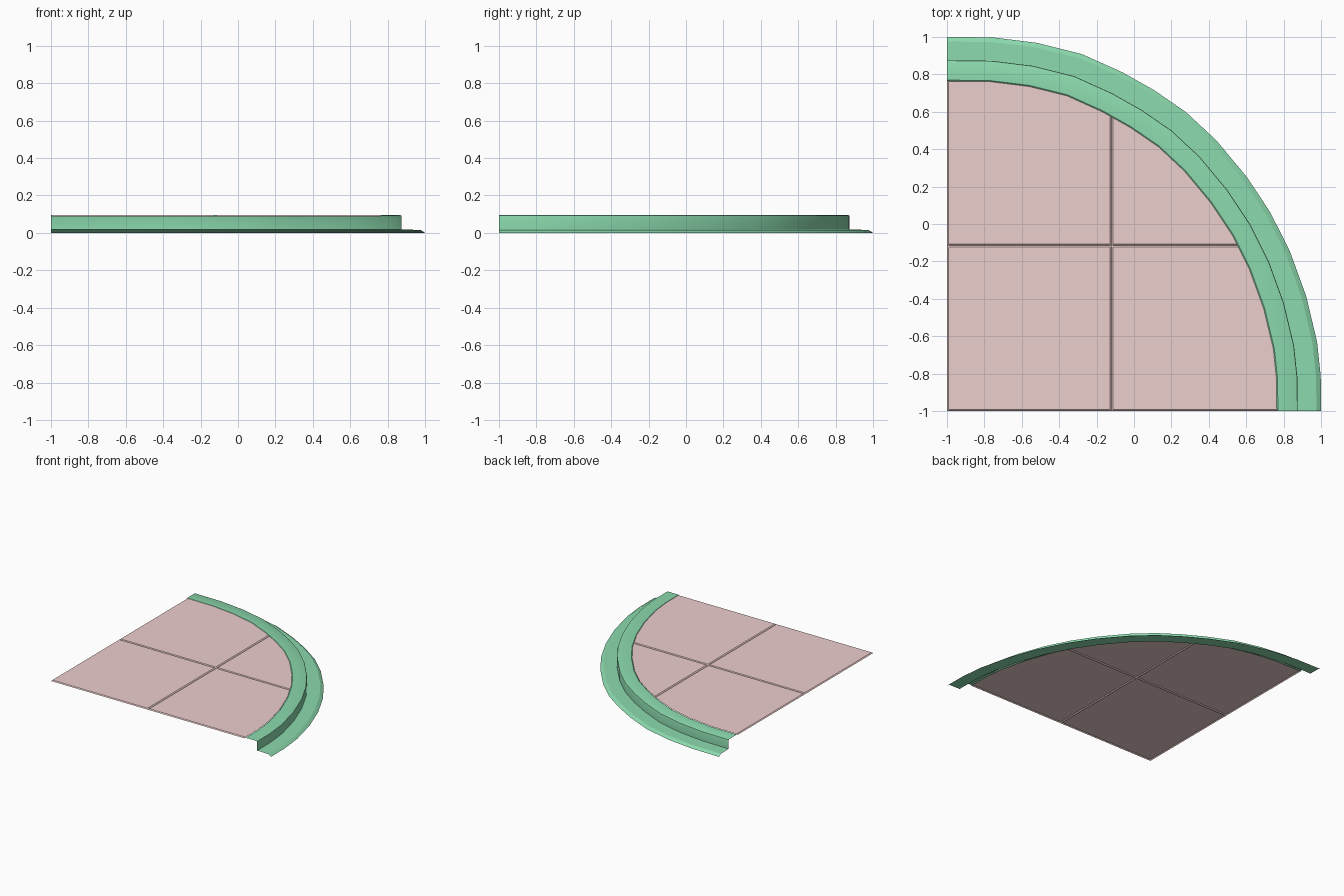
import bpy, bmesh, math
from mathutils import Vector

if "Cube" in bpy.data.objects:
    bpy.data.objects.remove(bpy.data.objects["Cube"])

TOP = 0.095
# kerb edge path, sweeping from the back-left end to the front-right end
PATH = [Vector(p) for p in [(-1, .875), (-.76, .872), (-.54, .845), (-.32, .79), (-.12, .70),
        (.04, .61), (.20, .50), (.35, .36), (.50, .18), (.62, 0), (.72, -.20),
        (.80, -.42), (.855, -.65), (.873, -.82), (.875, -1)]]
# kerb section: (offset outward from kerb edge, height)
SECTION = [(-.114, TOP - .006), (-.106, TOP), (-.008, TOP), (-.002, TOP - .003), (0, TOP - .010),
           (0, .018), (.100, .016), (.125, 0)]


def normal(i):
    if i == 0:
        return Vector((0, 1))
    if i == len(PATH) - 1:
        return Vector((1, 0))
    d = (PATH[i] - PATH[i - 1]).normalized() + (PATH[i + 1] - PATH[i]).normalized()
    return Vector((-d.y, d.x)).normalized()


def offset(dist):
    return [p + normal(i) * dist for i, p in enumerate(PATH)]


def finish(bm, name, colour, smooth):
    me = bpy.data.meshes.new(name)
    bm.normal_update()
    bm.to_mesh(me)
    bm.free()
    ob = bpy.data.objects.new(name, me)
    bpy.context.collection.objects.link(ob)
    mat = bpy.data.materials.new(name + "_colour")
    mat.diffuse_color = (*colour, 1)
    mat.use_nodes = True
    mat.node_tree.nodes["Principled BSDF"].inputs["Base Color"].default_value = mat.diffuse_color
    me.materials.append(mat)
    if smooth:
        bpy.ops.object.select_all(action='DESELECT')
        ob.select_set(True)
        bpy.context.view_layer.objects.active = ob
        bpy.ops.object.shade_smooth_by_angle(angle=math.radians(30))
    return ob


def sheet(rows):
    bm = bmesh.new()
    grid = [[bm.verts.new(co) for co in row] for row in rows]
    for a, b in zip(grid, grid[1:]):
        for k in range(len(a) - 1):
            bm.faces.new((a[k], b[k], b[k + 1], a[k + 1]))
    return bm


# kerb and gutter: open section swept round the corner
bm = sheet([[(p.x, p.y, z) for p in offset(d)] for d, z in SECTION])
bmesh.ops.reverse_faces(bm, faces=[f for f in bm.faces if f.calc_center_median().z > -1])
bm.normal_update()
if sum(f.normal.z for f in bm.faces) < 0:
    bmesh.ops.reverse_faces(bm, faces=bm.faces)
finish(bm, "kerb_and_gutter", (.26, .70, .42), True)

# pavement slabs: flat sheet with shallow grooves, trimmed to the kerb
G, DEPTH = .008, .007


def stations(c):
    return [(-1, DEPTH), (-1 + G, 0), (c - G, 0), (c, DEPTH), (c + G, 0), (1, 0)]


bm = sheet([[(x, y, TOP - max(dx, dy)) for y, dy in stations(-.115)]
            for x, dx in stations(-.12)])
inner = offset(-.112)
for a, b in zip(inner, inner[1:]):
    d = b - a
    bmesh.ops.bisect_plane(bm, geom=bm.verts[:] + bm.edges[:] + bm.faces[:], dist=1e-5,
                           plane_co=(a.x, a.y, 0), plane_no=(-d.y, d.x, 0), clear_outer=True)
bm.normal_update()
if sum(f.normal.z for f in bm.faces) < 0:
    bmesh.ops.reverse_faces(bm, faces=bm.faces)
finish(bm, "pavement_slabs", (.84, .62, .61), False)
